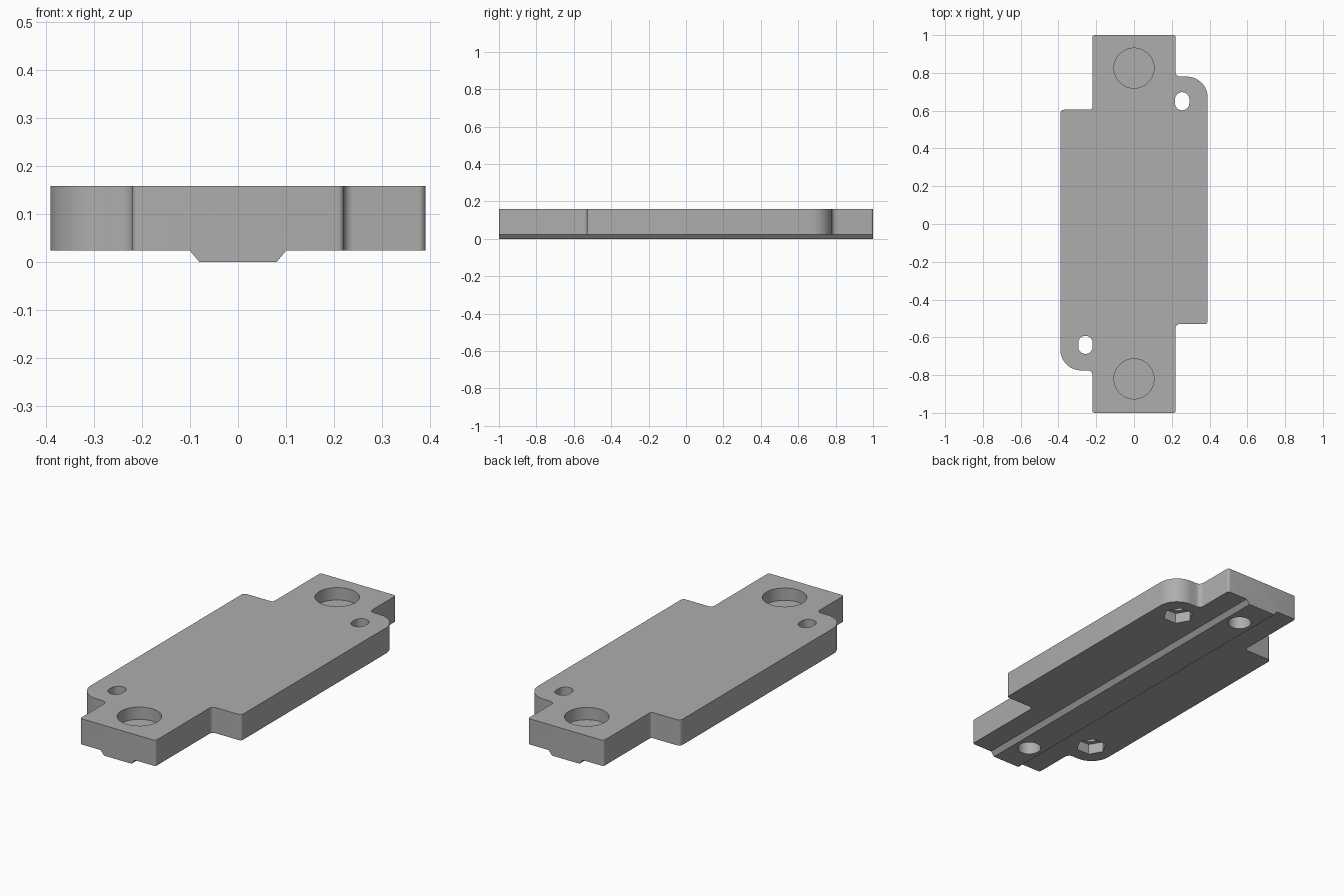
import bpy
import bmesh
import math
from mathutils import Vector, Matrix

cube = bpy.data.objects.get("Cube")
if cube:
    bpy.data.objects.remove(cube, do_unlink=True)

BOTTOM, TOP = 0.024, 0.159

grey = bpy.data.materials.new("plain grey")
grey.use_nodes = True
COLOUR = (0.42, 0.42, 0.42, 1)
grey.diffuse_color = COLOUR
grey.node_tree.nodes["Principled BSDF"].inputs["Base Color"].default_value = COLOUR


def rounded(corners):
    """Turn (x, y, radius) corners into an outline with arcs."""
    points = []
    for i, (x, y, r) in enumerate(corners):
        p = Vector((x, y))
        a = (Vector(corners[i - 1][:2]) - p).normalized()
        b = (Vector(corners[(i + 1) % len(corners)][:2]) - p).normalized()
        centre = p + (a + b) * r
        steps = 16 if r > 0.05 else 6
        for k in range(steps + 1):
            t = k / steps * math.pi / 2
            points.append(centre - b * r * math.cos(t) - a * r * math.sin(t))
    return points


def prism(name, points, low, high, turn=None):
    """Extrude a flat outline from low to high."""
    bm = bmesh.new()
    face = bm.faces.new([bm.verts.new((p[0], p[1], low)) for p in points])
    grown = bmesh.ops.extrude_face_region(bm, geom=[face])["geom"]
    bmesh.ops.translate(bm, vec=(0, 0, high - low),
                        verts=[v for v in grown if isinstance(v, bmesh.types.BMVert)])
    if turn:
        bmesh.ops.transform(bm, matrix=turn, verts=bm.verts)
    bmesh.ops.recalc_face_normals(bm, faces=bm.faces)
    mesh = bpy.data.meshes.new(name)
    bm.to_mesh(mesh)
    bm.free()
    mesh.materials.append(grey)
    obj = bpy.data.objects.new(name, mesh)
    bpy.context.collection.objects.link(obj)
    return obj


def ring(x, y, radius, sides, stretch=0.0, phase=0.0):
    """Regular polygon outline, optionally pulled apart along y."""
    points = []
    for k in range(sides):
        t = 2 * math.pi * (k + 0.5) / sides + phase
        shift = math.copysign(stretch, math.sin(t))
        points.append((x + radius * math.cos(t), y + radius * math.sin(t) + shift))
    return points


def combine(target, other, operation):
    """Apply a boolean and discard the second object."""
    mod = target.modifiers.new(operation.lower(), "BOOLEAN")
    mod.operation, mod.solver, mod.object = operation, "EXACT", other
    bpy.ops.object.select_all(action="DESELECT")
    bpy.context.view_layer.objects.active = target
    target.select_set(True)
    bpy.ops.object.modifier_apply(modifier=mod.name)
    bpy.data.objects.remove(other, do_unlink=True)


# Plate: narrow ends, a wide middle and one rounded lug on each side
plate = prism("mounting_plate", rounded([
    (0.22, -1, 0.012), (0.22, -0.53, 0.02), (0.39, -0.53, 0.015),
    (0.39, 0.78, 0.11), (0.22, 0.78, 0.025), (0.22, 1, 0.012),
    (-0.22, 1, 0.012), (-0.22, 0.605, 0.015), (-0.39, 0.605, 0.02),
    (-0.39, -0.775, 0.11), (-0.22, -0.775, 0.025), (-0.22, -1, 0.012),
]), BOTTOM, TOP)

# Tapered locating ridge along the underside
ridge = prism("ridge", [(-0.1, BOTTOM), (-0.08, 0), (0.08, 0), (0.1, BOTTOM),
                        (0.1, 0.04), (-0.1, 0.04)], -1, 1,
              Matrix.Rotation(math.pi / 2, 4, "X"))
combine(plate, ridge, "UNION")

# Wide blind recesses above, narrower blind holes below
for y in (0.825, -0.82):
    combine(plate, prism("recess", ring(0, y, 0.106, 64), 0.094, 0.3), "DIFFERENCE")
    combine(plate, prism("hole", ring(0, y, 0.058, 48), -0.1, 0.08), "DIFFERENCE")

# Slotted screw holes with hexagonal nut pockets underneath
for x, y in ((0.255, 0.65), (-0.257, -0.64)):
    combine(plate, prism("slot", ring(x, y, 0.038, 32, 0.01), -0.1, 0.3), "DIFFERENCE")
    combine(plate, prism("nut_pocket", ring(x, y, 0.076, 6, 0, math.pi / 6), -0.1, 0.08),
            "DIFFERENCE")

bpy.ops.object.shade_smooth_by_angle(angle=math.radians(30))
